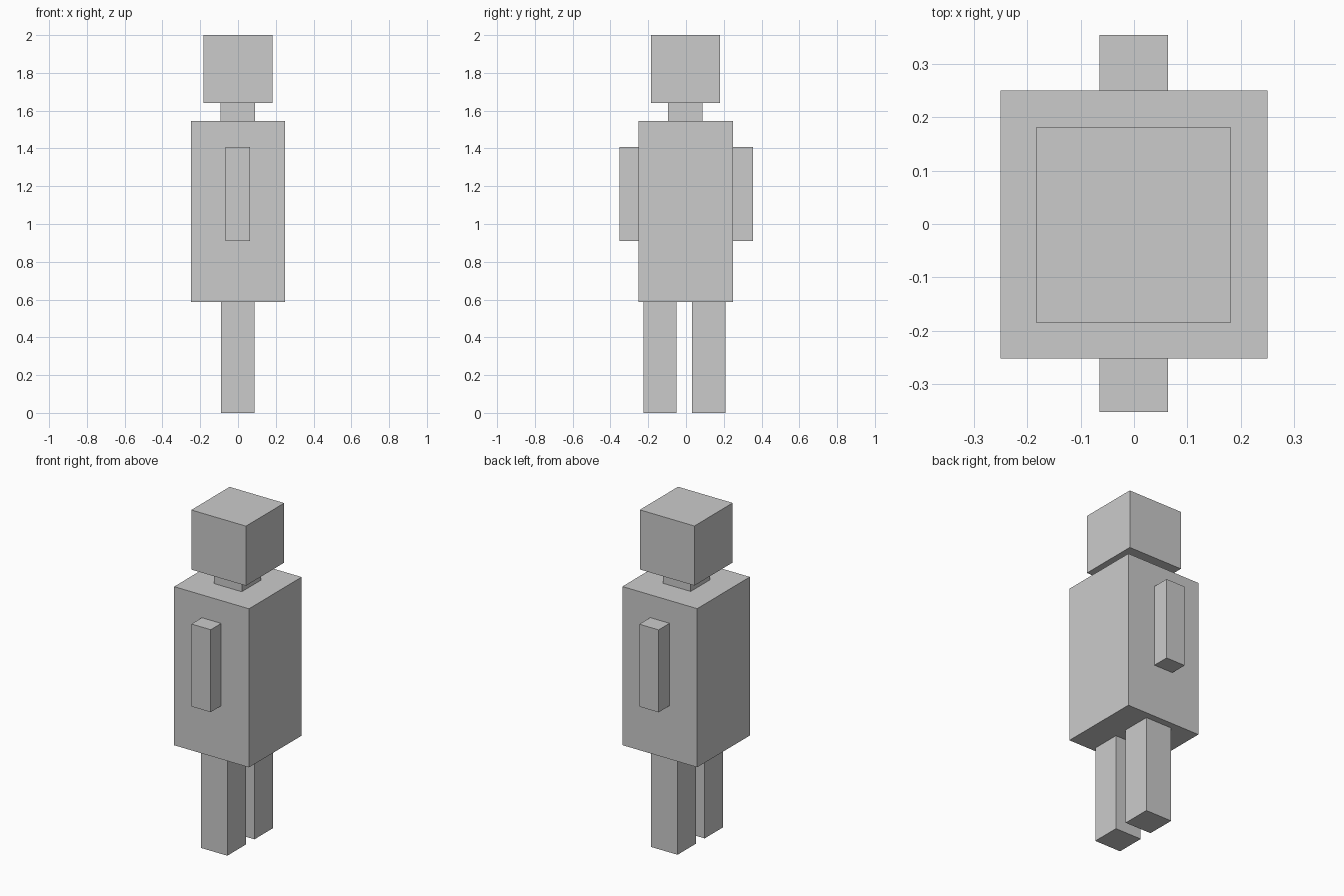
import bpy

if "Cube" in bpy.data.objects:
    bpy.data.objects.remove(bpy.data.objects["Cube"])


def box(name, x, y, z):
    """Axis-aligned box from (min, max) ranges."""
    ranges = (x, y, z)
    bpy.ops.mesh.primitive_cube_add(size=1, location=[(a + b) / 2 for a, b in ranges])
    obj = bpy.context.object
    obj.name = name
    obj.scale = [b - a for a, b in ranges]
    bpy.ops.object.transform_apply(location=False, rotation=False, scale=True)
    return obj


# Torso, neck and head stacked on the centre line
box("torso", (-0.25, 0.25), (-0.252, 0.25), (0.587, 1.545))
box("neck", (-0.093, 0.091), (-0.094, 0.088), (1.545, 1.64))
box("head", (-0.183, 0.182), (-0.184, 0.181), (1.64, 2.0))

# Arms, one flat against each side of the torso
for name, y in (("front_arm", (-0.352, -0.252)), ("back_arm", (0.25, 0.354))):
    box(name, (-0.065, 0.064), y, (0.909, 1.407))

# Legs, slightly off centre along y
for name, y in (("front_leg", (-0.226, -0.05)), ("back_leg", (0.033, 0.209))):
    box(name, (-0.09, 0.087), y, (0.0, 0.587))
